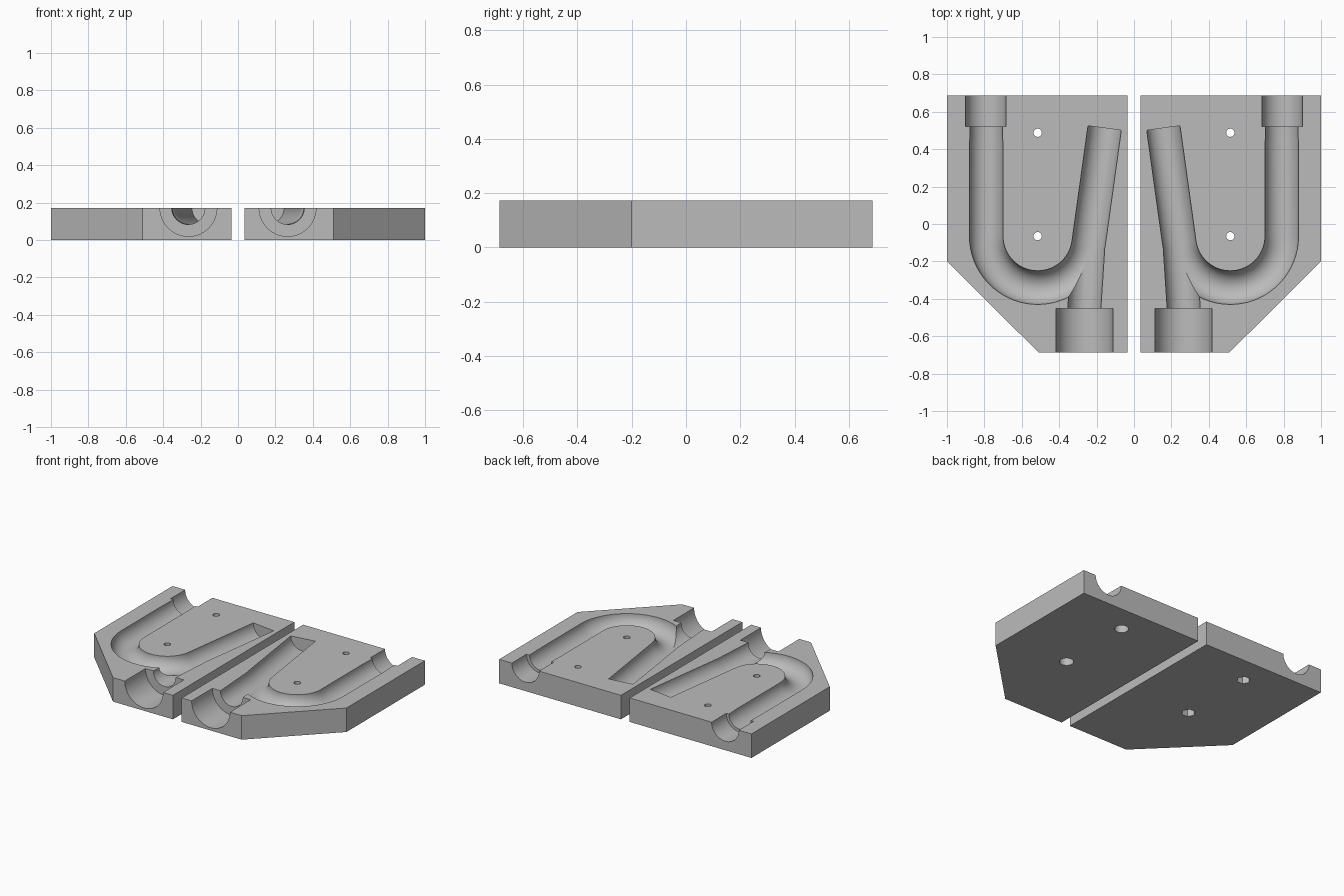
import bpy, bmesh
from math import sin, cos, pi, radians
from mathutils import Vector

cube = bpy.data.objects.get("Cube")
if cube:
    bpy.data.objects.remove(cube, do_unlink=True)

TOP = 0.172    # slab thickness, also the height of every channel axis
BORE = 0.09    # main channel radius

grey = bpy.data.materials.new("mould grey")
grey.use_nodes = True
grey.diffuse_color = (0.5, 0.5, 0.5, 1)
grey.node_tree.nodes["Principled BSDF"].inputs["Base Color"].default_value = (0.5, 0.5, 0.5, 1)


def finish(bm, name):
    bmesh.ops.recalc_face_normals(bm, faces=bm.faces)
    mesh = bpy.data.meshes.new(name)
    bm.to_mesh(mesh)
    bm.free()
    mesh.materials.append(grey)
    obj = bpy.data.objects.new(name, mesh)
    bpy.context.collection.objects.link(obj)
    return obj


def skin(rings, name):
    """Closed solid through a list of vertex rings."""
    bm = bmesh.new()
    loops = [[bm.verts.new(p) for p in ring] for ring in rings]
    n = len(loops[0])
    for a, b in zip(loops, loops[1:]):
        for i in range(n):
            j = (i + 1) % n
            bm.faces.new((a[i], a[j], b[j], b[i]))
    bm.faces.new(loops[0])
    bm.faces.new(loops[-1])
    return finish(bm, name)


def channel(path, side, name, n=64):
    """Round cutter swept along (x, y, radius) stations at the top plane."""
    pts = [Vector((side * x, y, TOP)) for x, y, r in path]
    rings = []
    for i, p in enumerate(pts):
        t = Vector((0, 0, 0))
        if i > 0:
            t += (p - pts[i - 1]).normalized()
        if i < len(pts) - 1:
            t += (pts[i + 1] - p).normalized()
        t.normalize()
        across = Vector((t.y, -t.x, 0))
        r = path[i][2]
        angles = [2 * pi * (k + 0.5) / n for k in range(n)]
        rings.append([p + r * (across * cos(a) + Vector((0, 0, sin(a)))) for a in angles])
    return skin(rings, name)


def drill(x, y, r, z0, z1, n, name):
    """Vertical prism cutter."""
    return skin([[(x + r * cos(2 * pi * k / n), y + r * sin(2 * pi * k / n), z)
                  for k in range(n)] for z in (z0, z1)], name)


def build_half(side, name, recess_sides, recess_radius):
    # Slab with one clipped corner
    outline = [(0.035, -0.687), (0.51, -0.687), (1, -0.2), (1, 0.687), (0.035, 0.687)]
    slab = skin([[(side * x, y, z) for x, y in outline] for z in (0, TOP)], name)

    # U-shaped channel: straight arm, bend, leaning arm
    cx, cy, bend = 0.515, -0.065, 0.275
    u_path = [(cx + bend, 0.53, 0.086), (cx + bend, 0.4, BORE)]
    for k in range(33):
        a = -radians(172) * k / 32
        u_path.append((cx + bend * cos(a), cy + bend * sin(a), BORE))
    u_path.append((0.157, 0.513, BORE))

    # Inlet that merges into the leaning arm
    inlet = [(0.267, -0.47, 0.0885), (0.243, -0.103, 0.0885), (0.226, 0.02, 0.08)]

    cutters = [
        channel(u_path, side, "u_channel_cutter"),
        channel(inlet, side, "inlet_cutter"),
        channel([(0.265, -0.75, 0.152), (0.265, -0.452, 0.152)], side, "front_socket_cutter"),
        channel([(0.792, 0.75, 0.108), (0.792, 0.52, 0.108)], side, "back_socket_cutter"),
    ]
    # Bolt holes with recesses underneath
    for y in (-0.065, 0.488):
        cutters.append(drill(side * cx, y, 0.022, -0.1, 0.3, 24, "bolt_cutter"))
        cutters.append(drill(side * cx, y, recess_radius, -0.1, 0.07, recess_sides, "recess_cutter"))

    bpy.ops.object.select_all(action='DESELECT')
    slab.select_set(True)
    bpy.context.view_layer.objects.active = slab
    for c in cutters:
        c.hide_render = True
        mod = slab.modifiers.new("cut", 'BOOLEAN')
        mod.operation = 'DIFFERENCE'
        mod.solver = 'EXACT'
        mod.object = c
        bpy.ops.object.modifier_apply(modifier=mod.name)
        bpy.data.objects.remove(c, do_unlink=True)
    bpy.ops.object.shade_smooth_by_angle(angle=radians(25))


build_half(1, "left_mould_half", 32, 0.046)    # round bolt-head recesses
build_half(-1, "right_mould_half", 6, 0.046)   # hexagonal nut recesses
